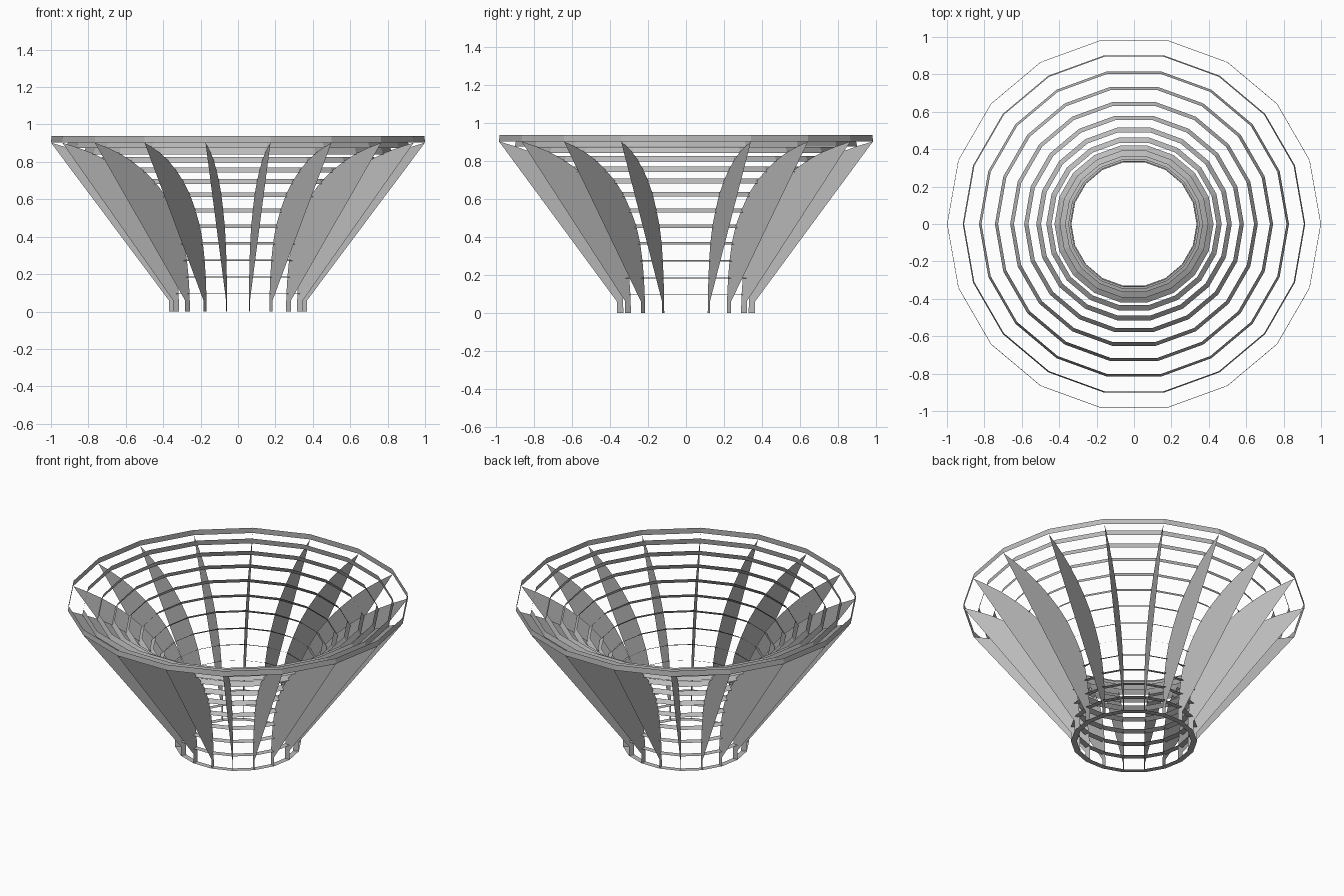
import bpy
from math import sin, cos, radians, pi

cube = bpy.data.objects.get("Cube")
if cube:
    bpy.data.objects.remove(cube, do_unlink=True)

SIDES = 18
WIDTH = 0.035

grey = bpy.data.materials.new("matte grey")
grey.use_nodes = True
colour = (0.5, 0.5, 0.5, 1)
grey.diffuse_color = colour
grey.node_tree.nodes["Principled BSDF"].inputs["Base Color"].default_value = colour


def add_mesh(name, verts, faces):
    mesh = bpy.data.meshes.new(name)
    mesh.from_pydata(verts, [], faces)
    mesh.materials.append(grey)
    obj = bpy.data.objects.new(name, mesh)
    bpy.context.collection.objects.link(obj)
    return obj


def spin(r, z, k):
    a = 2 * pi * k / SIDES
    return (r * cos(a), r * sin(a), z)


# Flared curve: centre radius, height and tilt in degrees of each slat ring
curve = [(.352, 0, 0), (.353, .095, 3), (.357, .184, 8), (.366, .275, 15),
         (.382, .366, 23), (.41, .456, 31), (.455, .54, 37), (.51, .625, 43),
         (.576, .695, 49), (.652, .757, 55), (.735, .812, 61), (.822, .857, 68),
         (.912, .892, 78), (.9985, .92, 86)]


def across(i, s):
    """Point on ring i, from the inner upper edge (-0.5) to the outer lower edge (0.5)."""
    r, z, tilt = curve[i]
    t = radians(tilt)
    return r + s * WIDTH * cos(t), z - s * WIDTH * sin(t)


# Slat rings: thin many-sided bands set square to the curve
for i in range(len(curve)):
    inner, outer = across(i, -.5), across(i, .5)
    verts = [spin(*p, k) for p in (inner, outer) for k in range(SIDES)]
    faces = []
    for k in range(SIDES):
        n = (k + 1) % SIDES
        faces.append((k, SIDES + k, SIDES + n, n))
    add_mesh(f"slat_ring_{i + 1}", verts, faces)

# Radial fins: flat plates between the flared curve and a straight outer edge
last = len(curve) - 1
profile = [across(i, i / last - .5) for i in range(last + 1)]
profile += [(.3695, .06), (.3695, 0)]
for k in range(SIDES):
    add_mesh(f"fin_{k + 1}", [spin(r, z, k) for r, z in profile],
             [tuple(range(len(profile)))])
